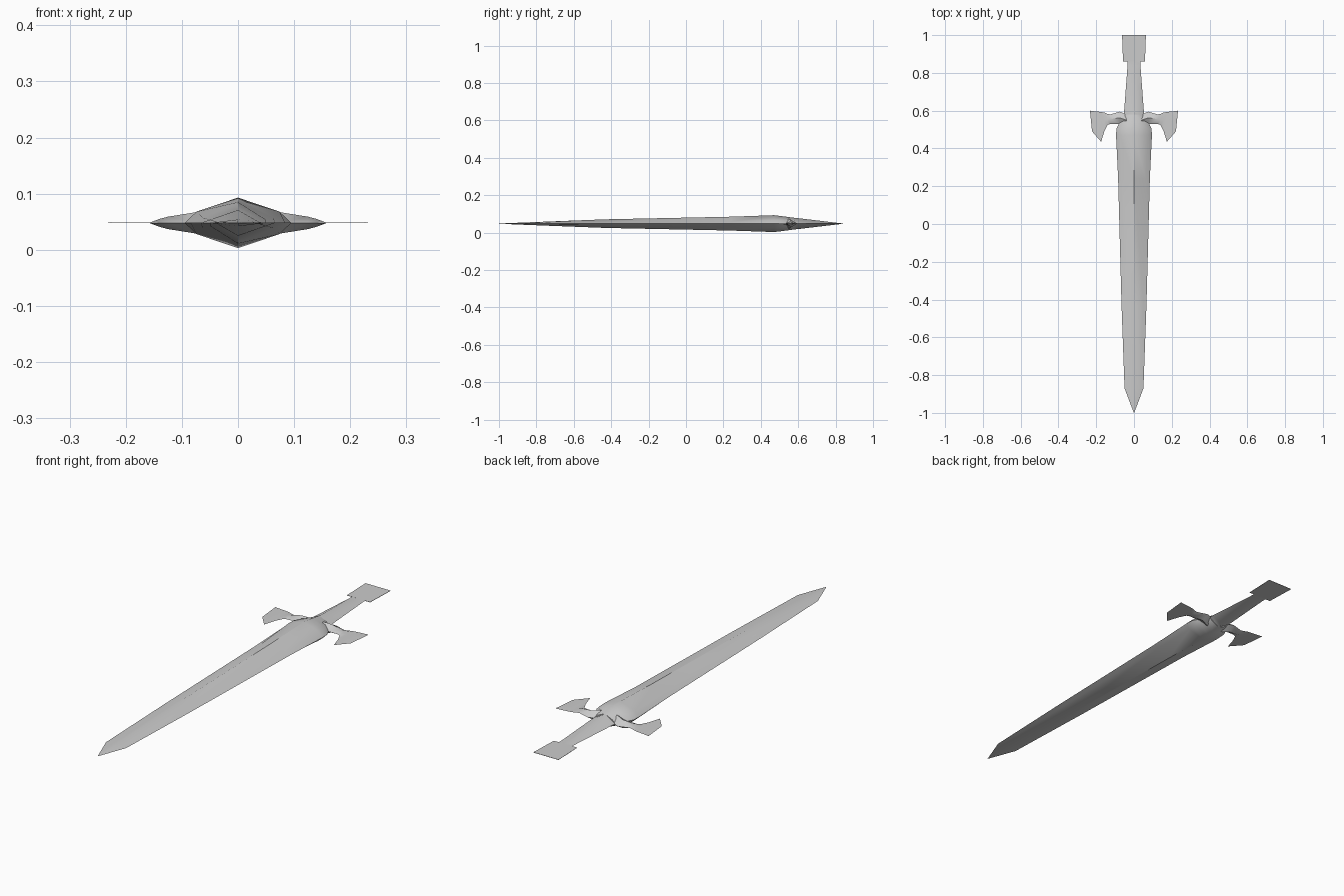
import bpy, bmesh
from math import radians

cube = bpy.data.objects.get("Cube")
if cube:
    bpy.data.objects.remove(cube)

MID = 0.048   # height of the central plane
THIN = 0.0006  # half thickness of the flat plates

steel = bpy.data.materials.new("plain grey steel")
steel.use_nodes = True
GREY = (0.6, 0.6, 0.6, 1)
steel.diffuse_color = GREY
steel.node_tree.nodes["Principled BSDF"].inputs["Base Color"].default_value = GREY


def loft(name, rings):
    """Skin a list of equal closed rings and cap both ends."""
    bm = bmesh.new()
    loops = [[bm.verts.new(p) for p in ring] for ring in rings]
    for a, b in zip(loops, loops[1:]):
        for i in range(len(a)):
            j = (i + 1) % len(a)
            bm.faces.new((a[i], a[j], b[j], b[i]))
    bm.faces.new(loops[0])
    bm.faces.new(loops[-1])
    bmesh.ops.remove_doubles(bm, verts=bm.verts, dist=0.00005)
    bmesh.ops.recalc_face_normals(bm, faces=bm.faces)
    mesh = bpy.data.meshes.new(name)
    bm.to_mesh(mesh)
    bm.free()
    mesh.materials.append(steel)
    obj = bpy.data.objects.new(name, mesh)
    bpy.context.collection.objects.link(obj)
    bpy.ops.object.select_all(action="DESELECT")
    obj.select_set(True)
    bpy.context.view_layer.objects.active = obj
    bpy.ops.object.shade_smooth_by_angle(angle=radians(40))
    return obj


def diamond(y, w, h):
    return [(w, y, MID), (0, y, MID + h), (-w, y, MID), (0, y, MID - h)]


def hexed(y, w, h, sw, sh):
    """Ridged section with a shoulder between ridge and edge."""
    top = [(w, 0), (sw, sh), (0, h), (-sw, sh), (-w, 0)]
    low = [(-sw, -sh), (0, -h), (sw, -sh)]
    return [(x, y, MID + z) for x, z in top + low]


# Blade: tip, long ridged body, widening shoulder
blade = [(-1, 0.001, THIN), (-0.87, 0.05, 0.006), (-0.43, 0.066, 0.023),
         (0.24, 0.084, 0.037)]
rings = [hexed(y, w, h, w * 0.75, h * 0.25) for y, w, h in blade]
rings += [hexed(0.47, 0.095, 0.045, 0.074, 0.02),
          hexed(0.505, 0.093, 0.041, 0.074, 0.019),
          hexed(0.535, 0.078, 0.037, 0.06, 0.018),
          hexed(0.58, 0.052, 0.031, 0.038, 0.014)]
loft("blade", rings)

# Grip tapers to the flat pommel plate
loft("grip", [diamond(y, w, h) for y, w, h in
              [(0.56, 0.052, 0.033), (0.6, 0.052, 0.029),
               (0.84, 0.034, THIN), (0.87, 0.033, THIN)]])
pommel = []
for y, w in [(0.86, 0.058), (1.0, 0.063)]:
    pommel.append([(w, y, MID + THIN), (-w, y, MID + THIN),
                   (-w, y, MID - THIN), (w, y, MID - THIN)])
loft("pommel", pommel)

# Guard arms: x, front y, back y, half thickness; flat hooked ends
arm = [(0.04, 0.51, 0.58, 0.026), (0.075, 0.53, 0.595, 0.019),
       (0.125, 0.53, 0.58, 0.011), (0.14, 0.525, 0.583, 0.007),
       (0.157, 0.49, 0.59, THIN), (0.174, 0.435, 0.593, THIN),
       (0.222, 0.49, 0.598, THIN), (0.232, 0.59, 0.6, THIN)]
for side, label in [(1, "left"), (-1, "right")]:
    loft(label + "_guard_arm",
         [[(side * x, f, MID), (side * x, max(0.55, (f + b) / 2), MID + h),
           (side * x, b, MID), (side * x, max(0.55, (f + b) / 2), MID - h)]
          for x, f, b, h in arm])
